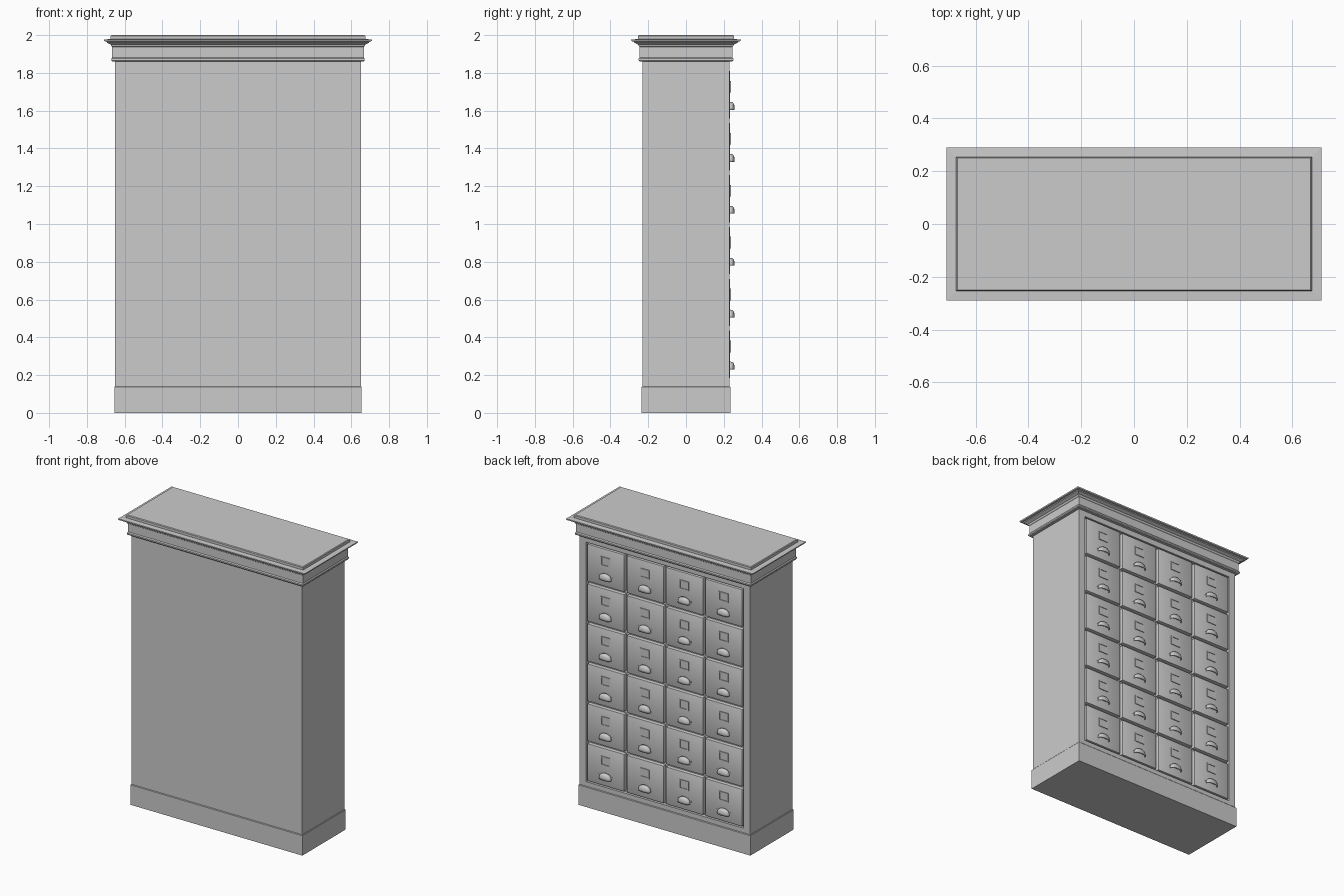
import bpy, bmesh, math

if "Cube" in bpy.data.objects:
    bpy.data.objects.remove(bpy.data.objects["Cube"])

HX, HY = 0.65, 0.23          # half width / half depth of the carcass
OX, Z0, Z1 = 0.60, 0.172, 1.822   # drawer opening
COLS, ROWS = 4, 6
FACE = 0.232                 # y of the drawer fronts


def add(name, bm, smooth=False):
    bmesh.ops.recalc_face_normals(bm, faces=bm.faces[:])
    me = bpy.data.meshes.new(name)
    bm.to_mesh(me)
    bm.free()
    ob = bpy.data.objects.new(name, me)
    bpy.context.collection.objects.link(ob)
    if smooth:
        bpy.context.view_layer.objects.active = ob
        ob.select_set(True)
        bpy.ops.object.shade_smooth_by_angle(angle=math.radians(40))
        ob.select_set(False)
    return ob


def box(bm, x0, x1, y0, y1, z0, z1, bevel=0.0):
    vs = bmesh.ops.create_cube(bm, size=1)["verts"]
    for v in vs:
        v.co.x = x1 if v.co.x > 0 else x0
        v.co.y = y1 if v.co.y > 0 else y0
        v.co.z = z1 if v.co.z > 0 else z0
    if bevel:
        edges = list({e for v in vs for e in v.link_edges})
        bmesh.ops.bevel(bm, geom=edges, offset=bevel, segments=2,
                        profile=0.5, affect='EDGES')


def mitred(name, profile):
    """Sweep an (offset, z) profile around the carcass rectangle, capped."""
    bm = bmesh.new()
    rings = []
    for d, z in profile:
        x, y = HX + d, HY + d
        rings.append([bm.verts.new(p) for p in
                      ((-x, -y, z), (x, -y, z), (x, y, z), (-x, y, z))])
    for a, b in zip(rings, rings[1:]):
        for i in range(4):
            j = (i + 1) % 4
            bm.faces.new((a[i], a[j], b[j], b[i]))
    bm.faces.new(rings[0])
    bm.faces.new(rings[-1])
    return add(name, bm)


# Carcass: box whole, with a recessed drawer opening on the +y side
bm = bmesh.new()
box(bm, -HX, HX, -HY, 0.205, 0.1, 1.9)
box(bm, -HX, -OX, 0.205, HY, 0.1, 1.9)
box(bm, OX, HX, 0.205, HY, 0.1, 1.9)
box(bm, -OX, OX, 0.205, HY, 0.1, Z0)
box(bm, -OX, OX, 0.205, HY, Z1, 1.9)
bmesh.ops.remove_doubles(bm, verts=bm.verts[:], dist=1e-5)
add("carcass", bm)

# Plinth and crown moulding
mitred("plinth", [(0.005, 0), (0.005, 0.137), (0.002, 0.141)])
mitred("cornice", [(0.0, 1.86), (0.017, 1.861), (0.021, 1.866), (0.021, 1.875),
                   (0.016, 1.882), (0.016, 1.938), (0.021, 1.942),
                   (0.024, 1.950), (0.034, 1.955), (0.044, 1.960),
                   (0.046, 1.966), (0.058, 1.968), (0.06, 1.971),
                   (0.06, 1.977), (0.024, 1.979), (0.024, 1.995),
                   (0.020, 2.0)])


# Drawer front, centred on x = z = 0
def drawer(w, h):
    bm = bmesh.new()
    box(bm, -w / 2, w / 2, 0.2, FACE, -h / 2, h / 2, 0.004)
    return add("drawer", bm, True)


# Label holder: open frame around a card
def label_holder(w, h, zc):
    bm = bmesh.new()
    t, y0, y1 = 0.007, FACE - 0.002, FACE + 0.005
    for s in (-1, 1):
        x = s * (w - t) / 2
        box(bm, x - t / 2, x + t / 2, y0, y1, zc - h / 2, zc + h / 2)
        z = zc + s * (h - t) / 2
        box(bm, -w / 2 + t, w / 2 - t, y0, y1, z - t / 2, z + t / 2)
    box(bm, -w / 2 + t, w / 2 - t, y0, FACE + 0.001,
        zc - h / 2 + t, zc + h / 2 - t)
    return add("label_holder", bm)


# Cup pull: quarter dome shell, open below, on a thin back flange
def cup_pull(zc):
    bm = bmesh.new()
    n, m = 12, 5
    grid = []
    for j in range(m + 1):
        b = math.pi / 2 * j / m
        row = []
        for i in range(n + 1):
            a = math.pi * i / n
            row.append(bm.verts.new((
                0.045 * math.cos(a),
                FACE + 0.026 * math.sin(a) ** 0.7 * math.cos(b) ** 0.6,
                zc - 0.02 + 0.042 * math.sin(a) ** 0.7 * math.sin(b) ** 0.8)))
        grid.append(row)
    for j in range(m):
        for i in range(n):
            bm.faces.new((grid[j][i], grid[j][i + 1],
                          grid[j + 1][i + 1], grid[j + 1][i]))
    bmesh.ops.remove_doubles(bm, verts=bm.verts[:], dist=1e-5)
    box(bm, -0.053, 0.053, FACE - 0.002, FACE + 0.002, zc - 0.006, zc + 0.004)
    ob = add("cup_pull", bm, True)
    sol = ob.modifiers.new("thickness", 'SOLIDIFY')
    sol.thickness = 0.002
    return ob


# Lay the parts out in a grid of linked copies
gap = 0.018
px, pz = 2 * OX / COLS, (Z1 - Z0) / ROWS
parts = [drawer(px - gap, pz - gap), label_holder(0.07, 0.062, 0.042),
         cup_pull(-0.06)]
for c in range(COLS):
    for r in range(ROWS):
        for p in parts:
            ob = p if c == r == 0 else p.copy()
            if ob is not p:
                ob.name = f"{p.name}_{c}_{r}"
                bpy.context.collection.objects.link(ob)
            ob.location = (-OX + px * (c + 0.5), 0, Z0 + pz * (r + 0.5))
